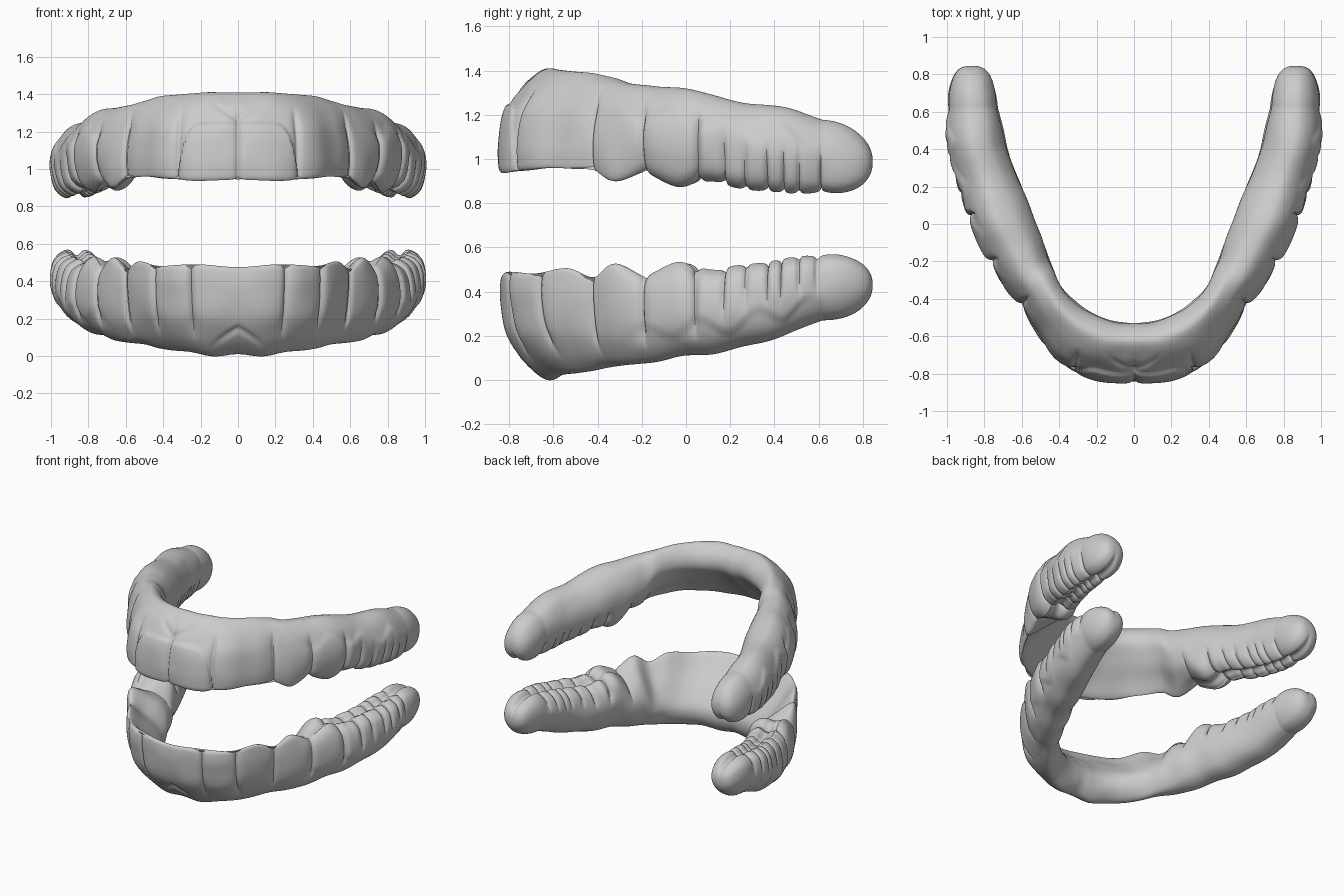
import bpy
import bmesh
import math
from mathutils import Vector, noise

if "Cube" in bpy.data.objects:
    bpy.data.objects.remove(bpy.data.objects["Cube"])

STEPS = 18       # rings per station
CAP_RINGS = 36   # rings on the rounded end
AROUND = 84      # points around a cross-section

# Stations from the midline backwards:
# outer x, y, inner x, y, upper gum and crown height, lower gum and crown height
STATIONS = [
    (0, -.84, 0, -.53, 1.41, .95, .01, .47),
    (.17, -.83, .12, -.52, 1.41, .95, .0, .48),
    (.32, -.78, .24, -.47, 1.405, .95, .025, .48),
    (.44, -.69, .33, -.4, 1.395, .96, .035, .48),
    (.54, -.55, .39, -.33, 1.39, .955, .04, .5),
    (.61, -.43, .43, -.25, 1.375, .95, .05, .46),
    (.69, -.34, .46, -.18, 1.35, .9, .06, .52),
    (.77, -.2, .49, -.08, 1.33, .93, .08, .47),
    (.845, -.05, .53, .02, 1.325, .88, .11, .53),
    (.895, .1, .58, .14, 1.29, .91, .115, .49),
    (.94, .24, .63, .27, 1.25, .88, .15, .51),
    (.98, .38, .675, .4, 1.24, .86, .18, .53),
    (.998, .5, .7, .5, 1.22, .85, .22, .55),
    (.99, .62, .733, .62, 1.18, .845, .265, .565),
]
# Cross-sections: u from outer to inner side, v from crown to gum
FRONT = [(.03, 0), (0, .08), (0, .25), (.06, .5), (.17, .68), (.4, .88),
         (.7, 1), (.95, .86), (.98, .64), (.7, .4), (.36, .18), (.12, .01)]
BACK = [(.28, 0), (.08, .12), (0, .38), (.03, .65), (.18, .88), (.43, 1),
        (.75, .93), (.95, .7), (1, .42), (.92, .16), (.72, .01), (.5, .02)]
UPPER_GAPS = [0, 2.05, 5, 7, 8.7, 9.5, 10.2, 10.9, 11.5, 12.1, 12.9]
LOWER_GAPS = [-1.55, 1.55, 3.2, 5, 7, 8.6, 9.5, 10.2, 10.9, 11.4, 12.1, 12.7]


def step(a, b, x):
    t = min(1, max(0, (x - a) / (b - a)))
    return t * t * (3 - 2 * t)


def spline(a, b, c, d, t):
    """Catmull-Rom between tuples b and c."""
    return [q + .5 * t * (r - p + t * (2 * p - 5 * q + 4 * r - w
            + t * (3 * (q - r) + w - p))) for p, q, r, w in zip(a, b, c, d)]


def station(s):
    last = len(STATIONS) - 1
    i = min(int(s), last - 1)
    x1, y1, x2, y2, *rest = STATIONS[1]
    ghost = (-x1, y1, -x2, y2, *rest)
    before = ghost if i == 0 else STATIONS[i - 1]
    return spline(before, STATIONS[i], STATIONS[i + 1], STATIONS[min(i + 2, last)], s - i)


def section(s):
    """Closed cross-section, changing from a thin incisor to a round molar."""
    key = []
    for (a, b), (c, d) in zip(FRONT, BACK):
        start = 4.6 - 1.8 * b     # the gum side rounds off before the crown side
        mix = step(start, start + 4.5, s)
        key.append((a + (c - a) * mix, b + (d - b) * mix))
    n = len(key)
    points = []
    for k in range(AROUND):
        f = k * n / AROUND
        i = int(f)
        points.append(spline(key[i - 1], key[i], key[(i + 1) % n], key[(i + 2) % n], f - i))
    return points


def relief(s, phase, v, gaps, upper):
    """Height of the tooth and gum detail along the surface normal."""
    back = step(5, 8.5, s)
    molar = step(8.3, 10, s)
    j = max(i for i, g in enumerate(gaps) if g <= s)
    end = gaps[j + 1] if j + 1 < len(gaps) else gaps[j] + 3
    f = (s - gaps[j]) / (end - gaps[j])
    near = min(s - gaps[j], end - s)
    outer = step(.58, .5, phase)
    inner = (1 - outer) * step(.45, .2, v) * back
    # molar gaps fade out before the widest part of the section
    crown = outer * step(.88 - .22 * molar, .6 - .4 * molar, v) + inner
    d = 0
    # narrow gaps between teeth, rounded tooth faces, overlapping edges
    d -= crown * (.018 - .006 * molar) * math.exp(-near / .07)
    d -= crown * (.008 + .008 * back - .006 * molar) * abs(2 * f - 1) ** 4
    d += crown * .012 * (.5 - f) * step(1.6, 2.2, s) * (1 - .6 * molar)
    # broad, soft scalloped gum line behind the canines
    limit = .66 - .1 * math.cos(math.tau * (s - 7) / 1.8)
    d += outer * back * .01 * step(limit + .1, limit - .06, v) * step(13, 12, s)
    # fissure along the chewing surface
    gap = min(abs(phase - 11 / 12), 1 - abs(phase - 11 / 12))
    d -= step(6.5, 9, s) * .025 * math.exp(-(gap / .035) ** 2)
    # facings on the two middle upper teeth
    if upper and s < gaps[1]:
        rim = .63 * (1 - max(0, (f - .55) / .45) ** 3)
        d += outer * .014 * step(rim + .025, rim - .015, v)
    # folds of gum spreading from the midline
    fold = math.exp(-((v - .7 - .2 * s) / .03) ** 2)
    d -= outer * .012 * fold * step(1.1, .3, s)
    return d


def make_arch(name, upper, material):
    gaps = UPPER_GAPS if upper else LOWER_GAPS
    last = len(STATIONS) - 1
    rings = [(i / STEPS, 0) for i in range(last * STEPS + 1)]
    rings += [(last, i / CAP_RINGS * math.pi / 2) for i in range(1, CAP_RINGS + 1)]
    tip = Vector((.005, .225, -.025 if upper else .015))
    bm = bmesh.new()
    grid, heights = [], []
    for s, angle in rings:
        xo, yo, xi, yi, ug, uc, lg, lc = station(s)
        gum, edge = (ug, uc) if upper else (lg, lc)
        # the end is squarer from above than from the side
        shrink = max(0, math.cos(angle))
        wide, tall = shrink ** .65, shrink ** .9
        scale = Vector((wide, wide, tall))
        centre = Vector(((xo + xi) / 2, (yo + yi) / 2, (gum + edge) / 2))
        along = s + 1.7 * math.sin(angle)
        row = []
        for k, (u, v) in enumerate(section(s)):
            p = Vector((xo + u * (xi - xo), yo + u * (yi - yo), edge + v * (gum - edge)))
            p = centre + (p - centre) * scale + tip * math.sin(angle)
            row.append(bm.verts.new(p))
            bump = relief(along, k / AROUND, v, gaps, upper)
            bump += .01 * noise.noise(p * 5) * step(0, .5, s)
            heights.append(bump * shrink ** 2)
        grid.append(row)
    for a, b in zip(grid, grid[1:]):
        for k in range(AROUND):
            m = (k + 1) % AROUND
            bm.faces.new((a[k], a[m], b[m], b[k]))
    # make every normal point away from the section centre
    bm.normal_update()
    mid = sum((v.co for v in grid[STEPS]), Vector()) / AROUND
    probe = grid[STEPS][AROUND // 6]
    if probe.normal.dot(probe.co - mid) < 0:
        bmesh.ops.reverse_faces(bm, faces=bm.faces[:])
        bm.normal_update()
    normals = [v.normal.copy() for v in bm.verts]
    for v, n, h in zip(bm.verts, normals, heights):
        v.co += n * h
    for v in grid[0]:
        v.co.x = 0
    bmesh.ops.remove_doubles(bm, verts=grid[-1], dist=.0005)
    mesh = bpy.data.meshes.new(name)
    bm.to_mesh(mesh)
    bm.free()
    mesh.materials.append(material)
    arch = bpy.data.objects.new(name, mesh)
    bpy.context.collection.objects.link(arch)
    # other half
    mirror = arch.modifiers.new("other_half", "MIRROR")
    mirror.use_clip = True
    mirror.merge_threshold = .0005
    bpy.ops.object.select_all(action="DESELECT")
    arch.select_set(True)
    bpy.context.view_layer.objects.active = arch
    bpy.ops.object.shade_smooth_by_angle(angle=math.radians(50))


plaster = bpy.data.materials.new("light_grey_plaster")
plaster.use_nodes = True
colour = (.6, .6, .6, 1)
plaster.diffuse_color = colour
plaster.node_tree.nodes["Principled BSDF"].inputs["Base Color"].default_value = colour

make_arch("upper_dental_arch", True, plaster)
make_arch("lower_dental_arch", False, plaster)
